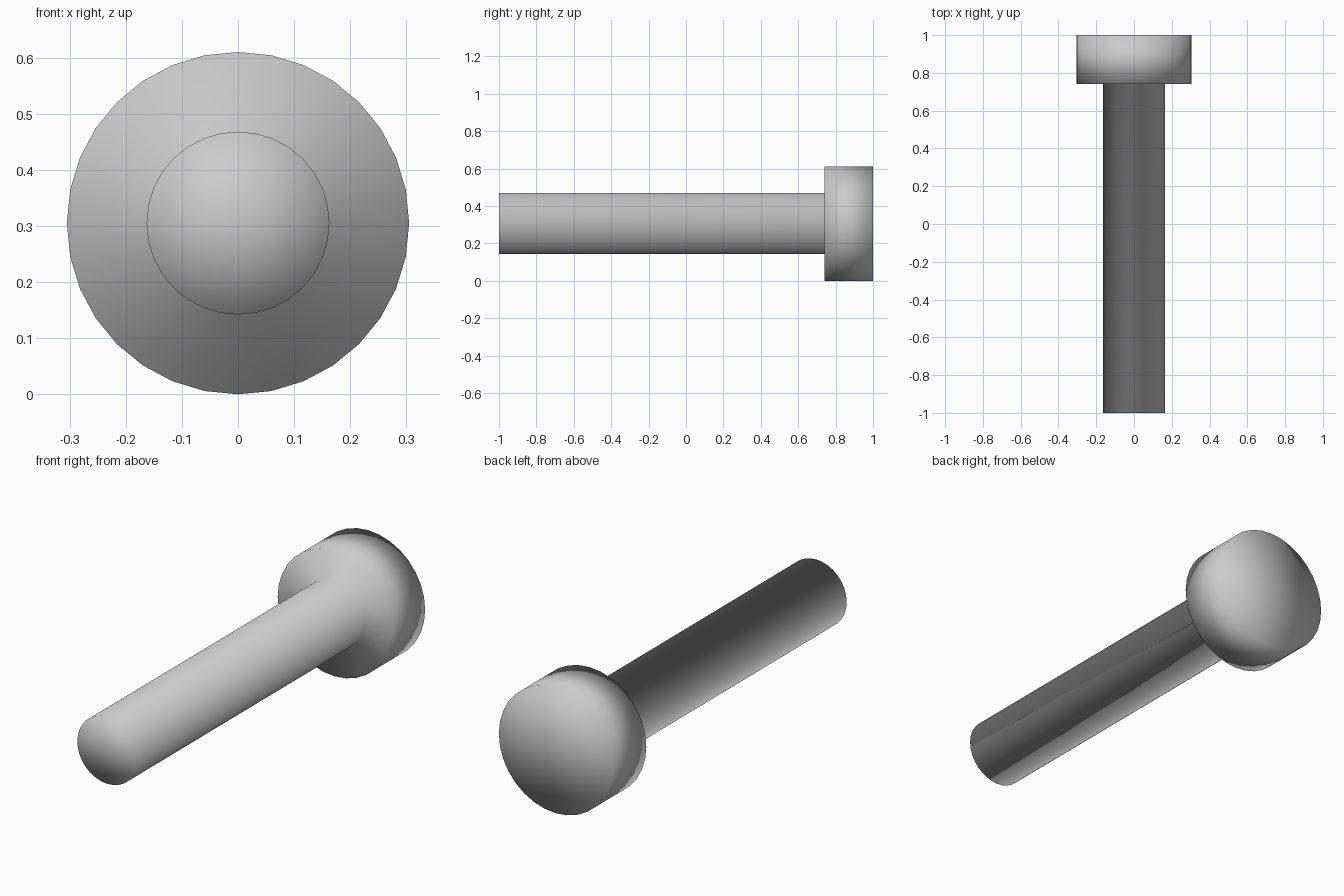
import bpy, bmesh, math
from mathutils import Vector

if "Cube" in bpy.data.objects:
    bpy.data.objects.remove(bpy.data.objects["Cube"])

SIDES = 32
CENTRE_Z = 0.305

# Plain grey metal
grey = bpy.data.materials.new("grey_metal")
grey.diffuse_color = (0.6, 0.6, 0.6, 1)
grey.use_nodes = True
grey.node_tree.nodes["Principled BSDF"].inputs["Base Color"].default_value = grey.diffuse_color

# Bolt outline as (radius, y): shaft tip, shaft, shoulder, head, head face
profile = [(0, -1), (0.163, -1), (0.163, 0.74), (0.305, 0.74), (0.305, 1), (0, 1)]

# Turn the outline around the y axis into one closed body
bm = bmesh.new()
verts = [bm.verts.new((r, y, 0)) for r, y in profile]
edges = [bm.edges.new(pair) for pair in zip(verts, verts[1:])]
bmesh.ops.spin(bm, geom=verts + edges, cent=(0, 0, 0), axis=(0, 1, 0),
               angle=math.tau, steps=SIDES, use_duplicate=False)
bmesh.ops.remove_doubles(bm, verts=bm.verts[:], dist=0.0005)
bmesh.ops.translate(bm, verts=bm.verts[:], vec=Vector((0, 0, CENTRE_Z)))
bmesh.ops.recalc_face_normals(bm, faces=bm.faces[:])

# Smooth over the whole body, with the soft shading running across the rims
for face in bm.faces:
    face.smooth = True

mesh = bpy.data.meshes.new("bolt")
bm.to_mesh(mesh)
bm.free()
mesh.materials.append(grey)
bolt = bpy.data.objects.new("bolt", mesh)
bpy.context.collection.objects.link(bolt)
